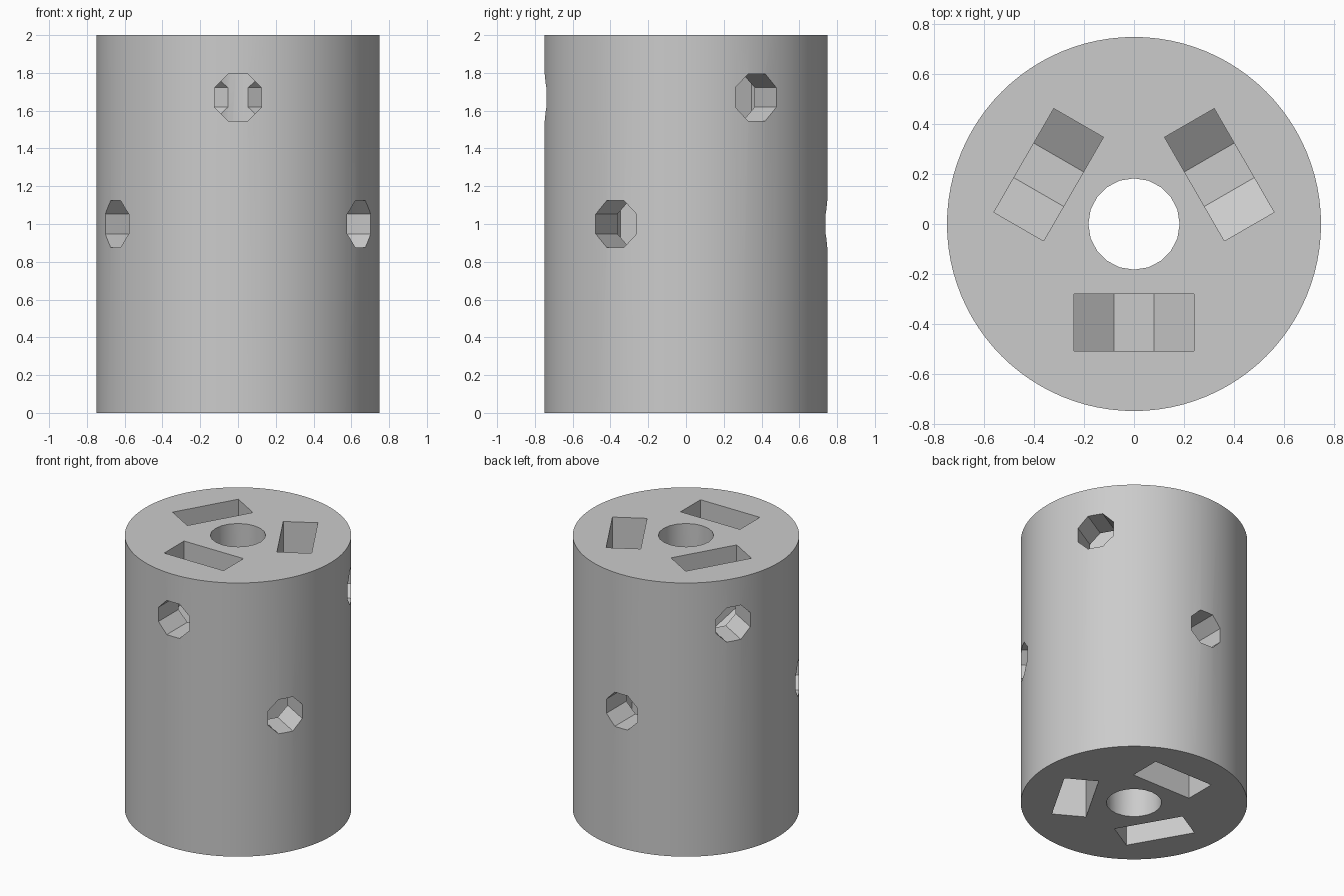
import bpy, math
from mathutils import Matrix, Vector

old = bpy.data.objects.get("Cube")
if old:
    bpy.data.objects.remove(old, do_unlink=True)

HEIGHT, RADIUS, BORE = 2.0, 0.75, 0.183
HOLE = 0.125                      # flat-to-centre size of the axle holes
INNER, OUTER, HALF = 0.28, 0.51, 0.24   # slot extents

grey = bpy.data.materials.new("light grey")
grey.use_nodes = True
colour = (0.6, 0.6, 0.6, 1)
grey.diffuse_color = colour
grey.node_tree.nodes["Principled BSDF"].inputs["Base Color"].default_value = colour


def prism(name, profile, start, end, matrix):
    """Extrude a 2D profile from start to end along local z."""
    n = len(profile)
    verts = [matrix @ Vector((x, y, d)) for d in (start, end) for x, y in profile]
    faces = [tuple(reversed(range(n))), tuple(range(n, 2 * n))]
    faces += [(i, (i + 1) % n, n + (i + 1) % n, n + i) for i in range(n)]
    mesh = bpy.data.meshes.new(name)
    mesh.from_pydata(verts, [], faces)
    mesh.materials.append(grey)
    obj = bpy.data.objects.new(name, mesh)
    bpy.context.collection.objects.link(obj)
    return obj


def ring(sides, radius, turn=0.0):
    return [(radius * math.cos(math.tau * (i + turn) / sides),
             radius * math.sin(math.tau * (i + turn) / sides)) for i in range(sides)]


def radial(angle, z):
    """Local x = tangent, local y = up, local z = outward."""
    a = math.radians(angle)
    return Matrix(((-math.sin(a), 0, math.cos(a), 0),
                   (math.cos(a), 0, math.sin(a), 0),
                   (0, 1, 0, z), (0, 0, 0, 1)))


def slot_profile(mouth):
    """Straight sides with a three-facet closed end; mouth is the open end."""
    s = 1 if mouth > 0 else -1
    half = [(HALF, mouth), (HALF, -0.124 * s), (HALF / 3, -0.24 * s)]
    pts = half + [(-x, y) for x, y in reversed(half)]
    return pts if s < 0 else pts[::-1]


# Main drum
body = prism("drum_body", ring(96, RADIUS), 0, HEIGHT, Matrix())

# Centre bore, plus slots and axle holes: one set from the top, one from below
cutters = [prism("centre_bore_cutter", ring(20, BORE), -0.1, HEIGHT + 0.1, Matrix())]
for level, first, mouth in ((1.67, 30, 0.5), (1.0, 90, -1.2)):
    for k in range(3):
        place = radial(first + 120 * k, level)
        cutters.append(prism("slot_cutter", slot_profile(mouth), INNER, OUTER, place))
        octagon = ring(8, HOLE / math.cos(math.pi / 8), 0.5)
        cutters.append(prism("axle_hole_cutter", octagon, 0.01, 1.0, place))

for cutter in cutters:
    cutter.hide_render = True
    mod = body.modifiers.new("cut", 'BOOLEAN')
    mod.operation, mod.solver, mod.object = 'DIFFERENCE', 'EXACT', cutter

bpy.ops.object.select_all(action='DESELECT')
body.select_set(True)
bpy.context.view_layer.objects.active = body
for mod in list(body.modifiers):
    bpy.ops.object.modifier_apply(modifier=mod.name)
for cutter in cutters:
    bpy.data.objects.remove(cutter, do_unlink=True)
bpy.ops.object.shade_smooth_by_angle(angle=math.radians(30))
